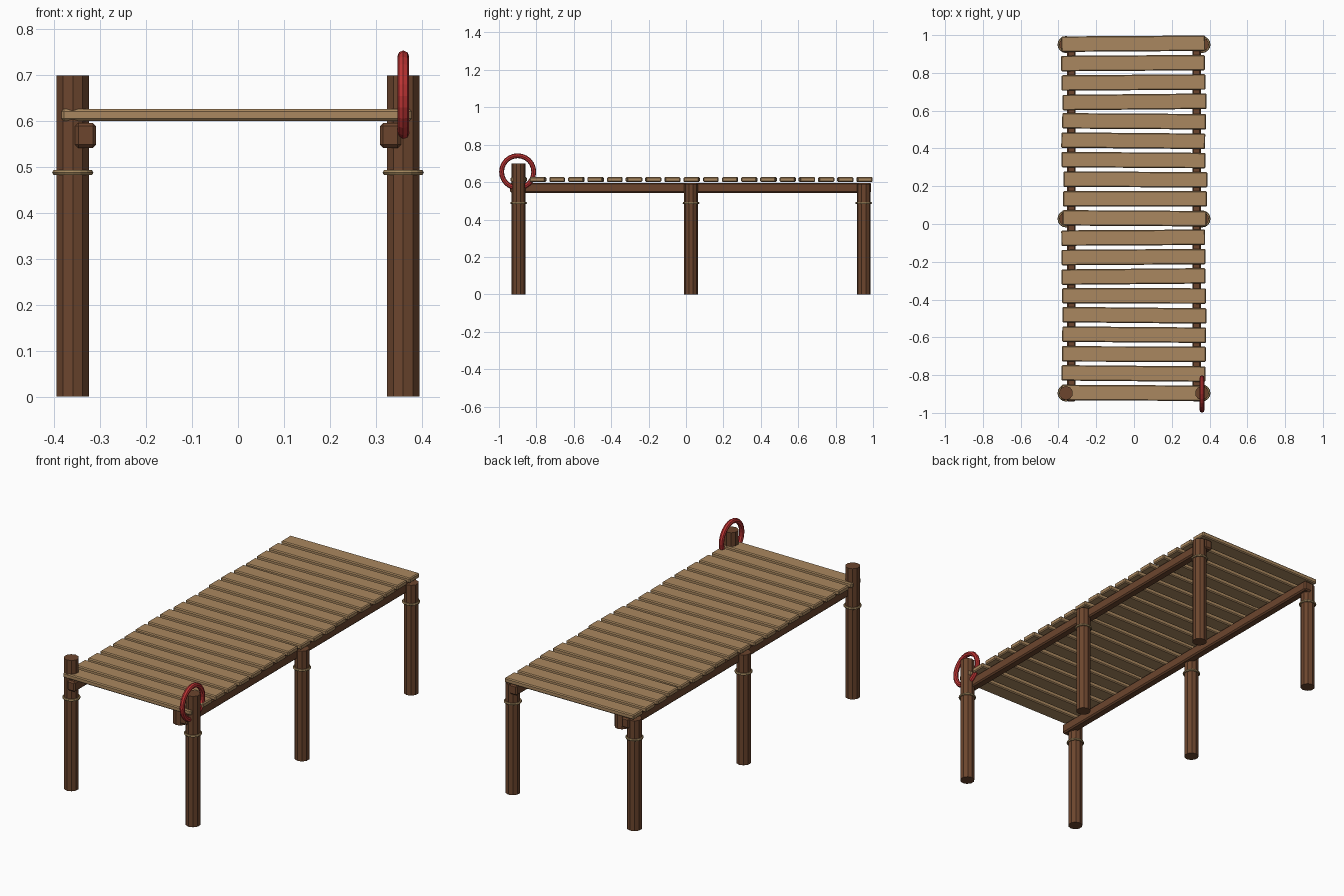
import bpy, math, random

if "Cube" in bpy.data.objects:
    bpy.data.objects.remove(bpy.data.objects["Cube"])

random.seed(4)


def material(name, rgb):
    m = bpy.data.materials.new(name)
    m.diffuse_color = (*rgb, 1)
    m.use_nodes = True
    m.node_tree.nodes["Principled BSDF"].inputs["Base Color"].default_value = m.diffuse_color
    return m


PLANK = material("weathered_plank", (0.40, 0.245, 0.115))
TIMBER = material("dark_timber", (0.150, 0.060, 0.027))
ROPE = material("rope_tan", (0.36, 0.24, 0.11))
RED = material("buoy_red", (0.52, 0.035, 0.035))


def finish(name, mat, smooth=False):
    ob = bpy.context.object
    ob.name = name
    ob.data.materials.append(mat)
    if smooth:
        bpy.ops.object.shade_smooth_by_angle(angle=math.radians(30))
    return ob


def box(name, loc, size, mat, bevel, turn=0):
    bpy.ops.mesh.primitive_cube_add(size=1, location=loc)
    ob = finish(name, mat)
    ob.scale = size
    bpy.ops.object.transform_apply(location=False, rotation=False, scale=True)
    ob.rotation_euler.z = turn
    mod = ob.modifiers.new("soft_edges", 'BEVEL')
    mod.width, mod.segments = bevel, 1
    return ob


def ring(name, loc, major, minor, mat, sides, rot=(0, 0, 0), segs=24):
    bpy.ops.mesh.primitive_torus_add(location=loc, rotation=rot, major_radius=major,
                                     minor_radius=minor, major_segments=segs,
                                     minor_segments=sides)
    return finish(name, mat)


# Deck planks, each slightly shifted and turned
shifts = [-.003, -.003, -.001, .001, .002, .001, -.003, -.003, -.004, .002,
          .005, .007, -.003, -.004, .001, .003, -.003, -.006, -.004]
for i, dx in enumerate(shifts):
    y = -0.894 + i * 0.1027
    box(f"deck_plank_{i + 1}", (dx, y, 0.6135), (0.762, 0.082, 0.026), PLANK, 0.005,
        random.uniform(-0.011, 0.011))

for side, s in (("left", -1), ("right", 1)):
    # Long beam under the deck
    box(f"{side}_beam", (s * 0.332, 0.025, 0.569), (0.046, 1.93, 0.054), TIMBER, 0.007)
    # Posts with rope bindings; the front pair rises above the deck
    for place, y, top in (("front", -0.895, 0.70), ("middle", 0.027, 0.59),
                          ("back", 0.95, 0.59)):
        bpy.ops.mesh.primitive_cylinder_add(vertices=10, radius=0.037, depth=top,
                                            location=(s * 0.36, y, top / 2))
        finish(f"{side}_{place}_post", TIMBER)
        ring(f"{side}_{place}_rope", (s * 0.36, y, 0.488), 0.039, 0.006, ROPE, 6, segs=16)

# Life ring hung on the front right post
ring("life_ring", (0.36, -0.90, 0.655), 0.086, 0.013, RED, 8, (0, math.pi / 2, 0))
